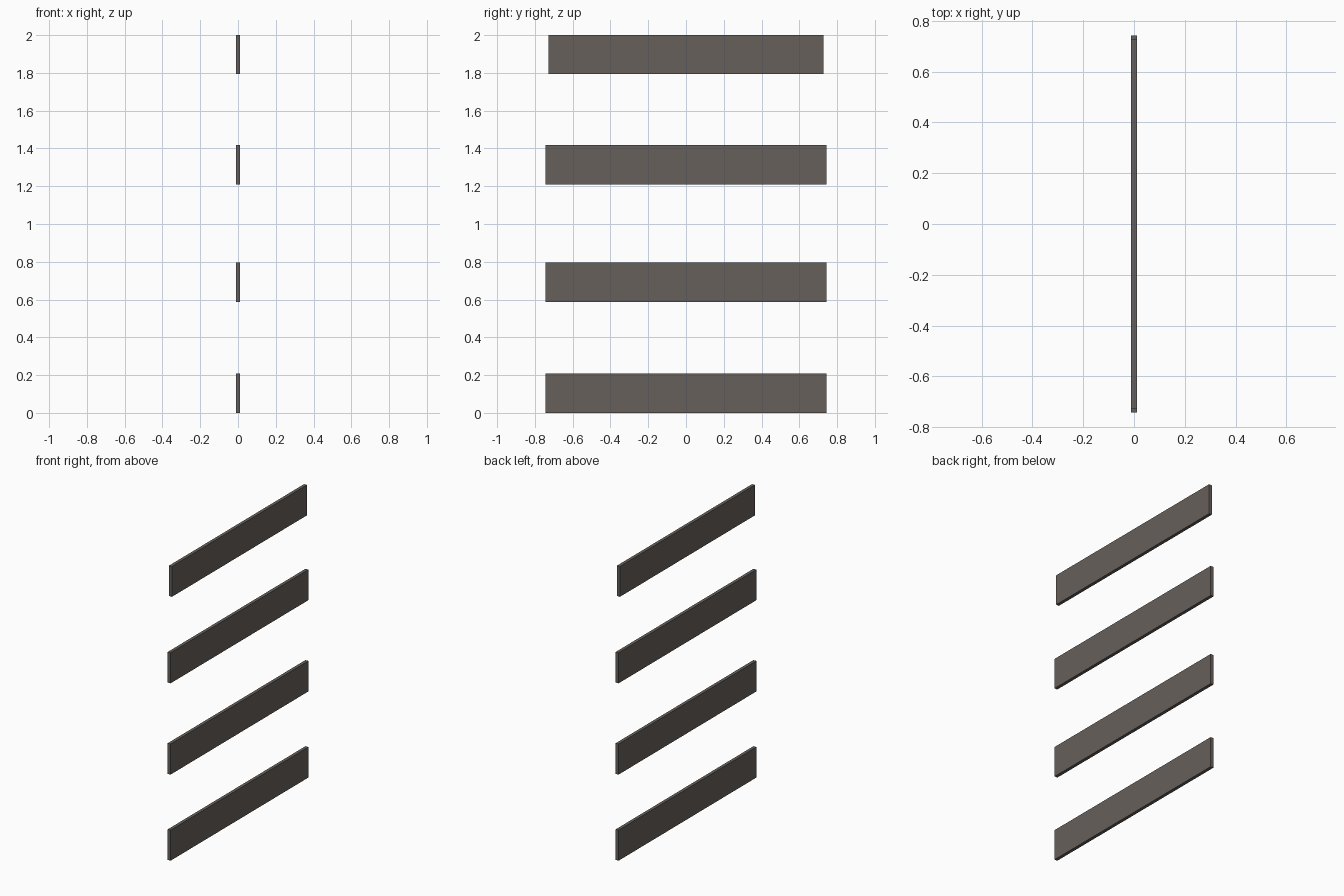
import bpy

if "Cube" in bpy.data.objects:
    bpy.data.objects.remove(bpy.data.objects["Cube"])

# Single dark weathered timber colour
wood = bpy.data.materials.new("dark_grey_brown_wood")
wood.diffuse_color = (0.135, 0.117, 0.104, 1.0)
wood.use_nodes = True
wood.node_tree.nodes["Principled BSDF"].inputs["Base Color"].default_value = wood.diffuse_color

THICKNESS = 0.022


def slat(name, length, z_low, z_high):
    """Thin flat board running along y, standing on edge."""
    bpy.ops.mesh.primitive_cube_add(size=1, location=(0, 0, (z_low + z_high) / 2))
    board = bpy.context.object
    board.name = name
    board.scale = (THICKNESS, length, z_high - z_low)
    bpy.ops.object.transform_apply(location=False, rotation=False, scale=True)
    board.data.materials.append(wood)
    return board


# Four slats, the top one slightly shorter
slat("bottom_slat", 1.485, 0.0, 0.208)
slat("lower_middle_slat", 1.485, 0.587, 0.795)
slat("upper_middle_slat", 1.485, 1.209, 1.417)
slat("top_slat", 1.455, 1.793, 2.0)
